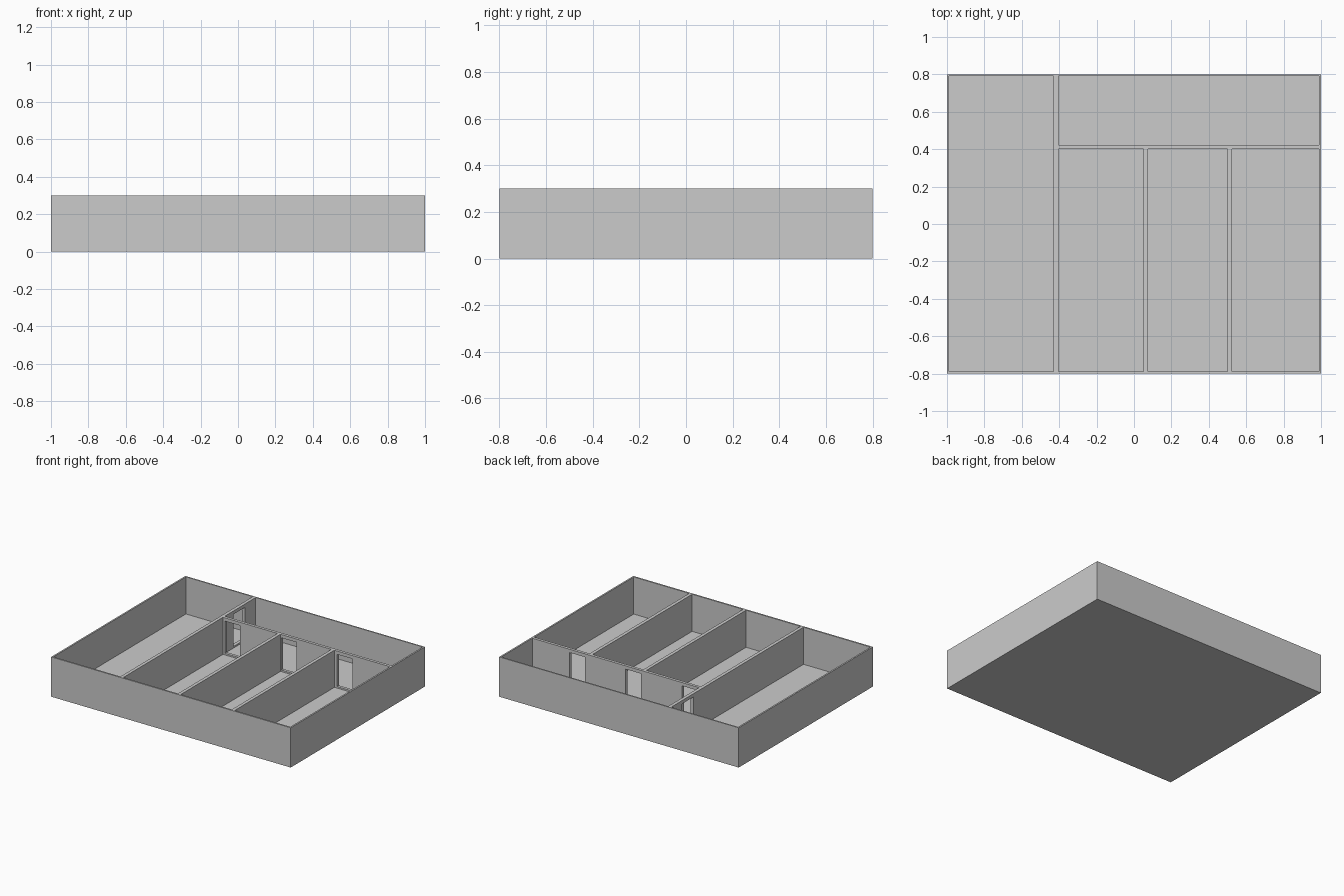
import bpy

if "Cube" in bpy.data.objects:
    bpy.data.objects.remove(bpy.data.objects["Cube"])

HEIGHT, FLOOR = 0.30, 0.02


def box(name, x0, x1, y0, y1, z0, z1):
    bpy.ops.mesh.primitive_cube_add(
        size=1, location=((x0 + x1) / 2, (y0 + y1) / 2, (z0 + z1) / 2))
    ob = bpy.context.object
    ob.name = name
    ob.scale = (x1 - x0, y1 - y0, z1 - z0)
    bpy.ops.object.transform_apply(location=True, rotation=True, scale=True)
    return ob


def carve(target, *bounds):
    cutter = box("cutter", *bounds)
    cutter.hide_render = True
    mod = target.modifiers.new("carve", 'BOOLEAN')
    mod.operation, mod.solver, mod.object = 'DIFFERENCE', 'EXACT', cutter
    bpy.context.view_layer.objects.active = target
    bpy.ops.object.modifier_apply(modifier=mod.name)
    bpy.data.objects.remove(cutter)


# Solid block that becomes the floor and walls
house = box("floor_and_walls", -1, 1, -0.8, 0.8, 0, HEIGHT)

# Rooms: left hall, back corridor, three front rooms
rooms = [
    (-0.988, -0.43, -0.788, 0.79),
    (-0.405, 0.988, 0.422, 0.79),
    (-0.405, 0.05, -0.788, 0.40),
    (0.075, 0.50, -0.788, 0.40),
    (0.525, 0.988, -0.788, 0.40),
]
for r in rooms:
    carve(house, *r, FLOOR, HEIGHT + 0.1)

# Doorways from the corridor, with low sills
doors = [(x, x + 0.128, 0.38, 0.44) for x in (-0.39, 0.08, 0.548)]
doors.append((-0.45, -0.385, 0.527, 0.66))
for d in doors:
    carve(house, *d, 0.032, 0.275)
